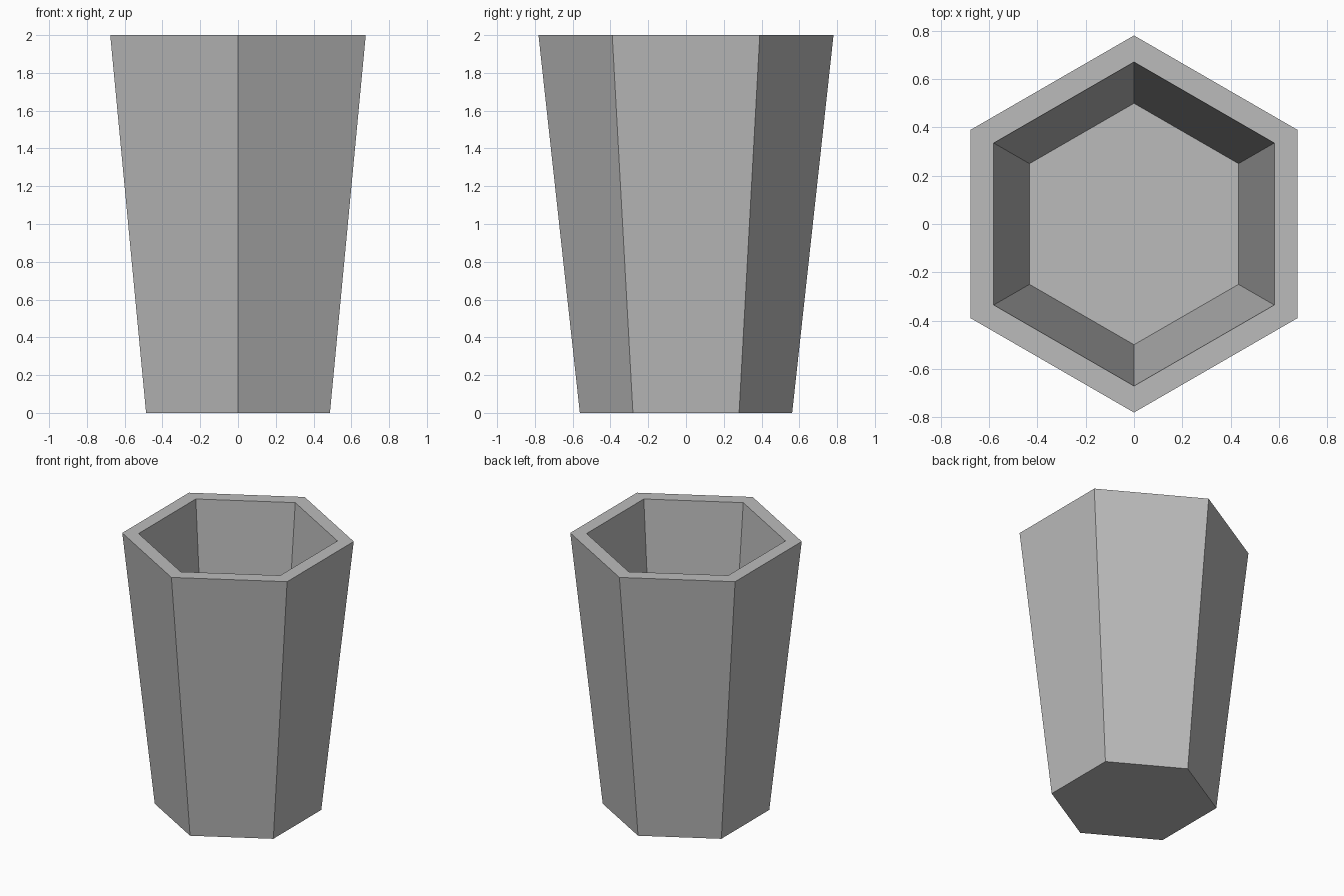
import bpy, bmesh
from math import sin, cos, pi

cube = bpy.data.objects.get("Cube")
if cube:
    bpy.data.objects.remove(cube, do_unlink=True)

# Plain grey material
grey = bpy.data.materials.new("plain_grey")
grey.use_nodes = True
color = (0.5, 0.5, 0.5, 1)
grey.diffuse_color = color
grey.node_tree.nodes["Principled BSDF"].inputs["Base Color"].default_value = color

SIDES = 6
# Wall profile (radius, height): outer base, outer rim, inner rim, inner floor
PROFILE = [(0.562, 0), (0.781, 2), (0.671, 2), (0.5, 0.2)]

bm = bmesh.new()


def ring(radius, z):
    """Hexagonal ring with a corner on the y axis."""
    angles = [pi / 2 + 2 * pi * i / SIDES for i in range(SIDES)]
    return [bm.verts.new((radius * cos(a), radius * sin(a), z)) for a in angles]


rings = [ring(r, z) for r, z in PROFILE]

# Outer walls, rim and inner walls
for low, high in zip(rings, rings[1:]):
    for i in range(SIDES):
        j = (i + 1) % SIDES
        bm.faces.new((low[i], low[j], high[j], high[i]))

# Underside and inner floor
bm.faces.new(rings[0][::-1])
bm.faces.new(rings[-1])
bmesh.ops.recalc_face_normals(bm, faces=bm.faces)

mesh = bpy.data.meshes.new("hexagonal_cup")
bm.to_mesh(mesh)
bm.free()
mesh.materials.append(grey)
cup = bpy.data.objects.new("hexagonal_cup", mesh)
bpy.context.collection.objects.link(cup)
